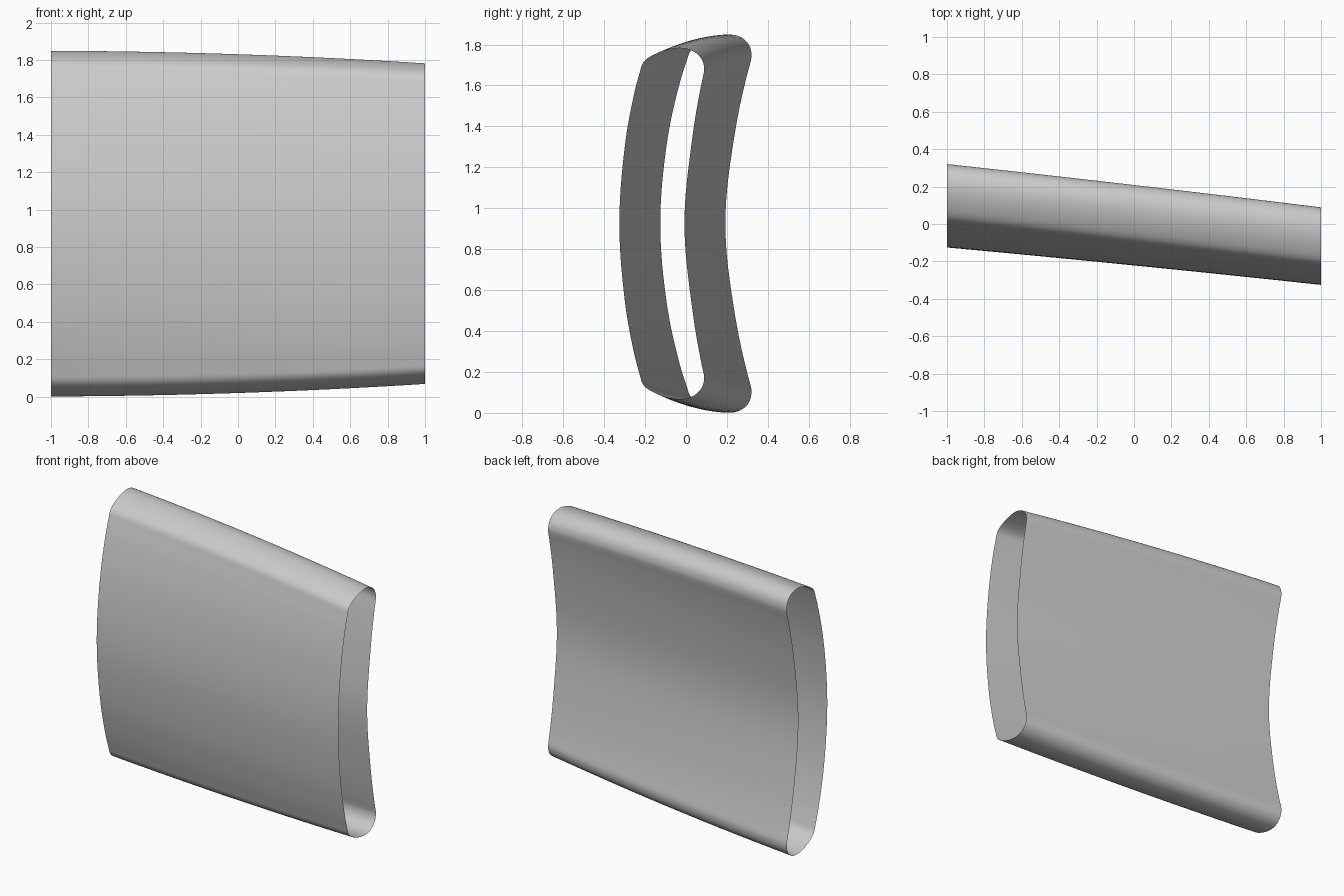
import bpy, bmesh
from mathutils import Vector

if "Cube" in bpy.data.objects:
    bpy.data.objects.remove(bpy.data.objects["Cube"])

# Upper half of the cross-section: (y from front mid-line, height fraction)
HALF = [(0, 0), (.004, .16), (.016, .33), (.037, .53), (.072, .74), (.099, .86),
        (.111, .907), (.133, .938), (.170, .964), (.225, .988), (.285, 1.0),
        (.335, .994), (.375, .972), (.403, .935), (.414, .89), (.411, .85),
        (.398, .78), (.370, .60), (.343, .37), (.324, .17), (.318, 0)]
LOOP = HALF + [(y, -v) for y, v in HALF[-2:0:-1]]
STEPS = 24


def smooth_loop(pts, sub=3):
    """Closed Catmull-Rom curve through the points."""
    p = [Vector(q) for q in pts]
    n, out = len(p), []
    for i in range(n):
        a, b, c, d = (p[(i + k) % n] for k in (-1, 0, 1, 2))
        for j in range(sub):
            t = j / sub
            out.append(.5 * (2 * b + (c - a) * t + (2 * a - 5 * b + 4 * c - d) * t * t
                             + (3 * b - a - 3 * c + d) * t ** 3))
    return out


# Open tube lofted along x, growing taller and more curved to the left
section = smooth_loop(LOOP)
bm = bmesh.new()
rings = []
for s in range(STEPS + 1):
    x = -1 + 2 * s / STEPS
    half_height = .9055 - .0335 * x - .015 * x * x
    front = -.2255 - .1 * x - .004 * (1 - x * x) * -1
    camber = .02 * (1 - x)
    rings.append([bm.verts.new((x, front + q.x + camber * q.y ** 2,
                                .925 + half_height * q.y)) for q in section])
n = len(section)
for a, b in zip(rings, rings[1:]):
    for i in range(n):
        j = (i + 1) % n
        bm.faces.new((a[i], a[j], b[j], b[i]))
bmesh.ops.recalc_face_normals(bm, faces=bm.faces)
# Outward check: the topmost face must point up
top = max(bm.faces, key=lambda f: f.calc_center_median().z)
if top.normal.z < 0:
    bmesh.ops.reverse_faces(bm, faces=bm.faces)

mesh = bpy.data.meshes.new("curved_sleeve")
bm.to_mesh(mesh)
bm.free()
sleeve = bpy.data.objects.new("curved_sleeve", mesh)
bpy.context.collection.objects.link(sleeve)
bpy.context.view_layer.objects.active = sleeve
sleeve.select_set(True)
bpy.ops.object.shade_smooth_by_angle()
